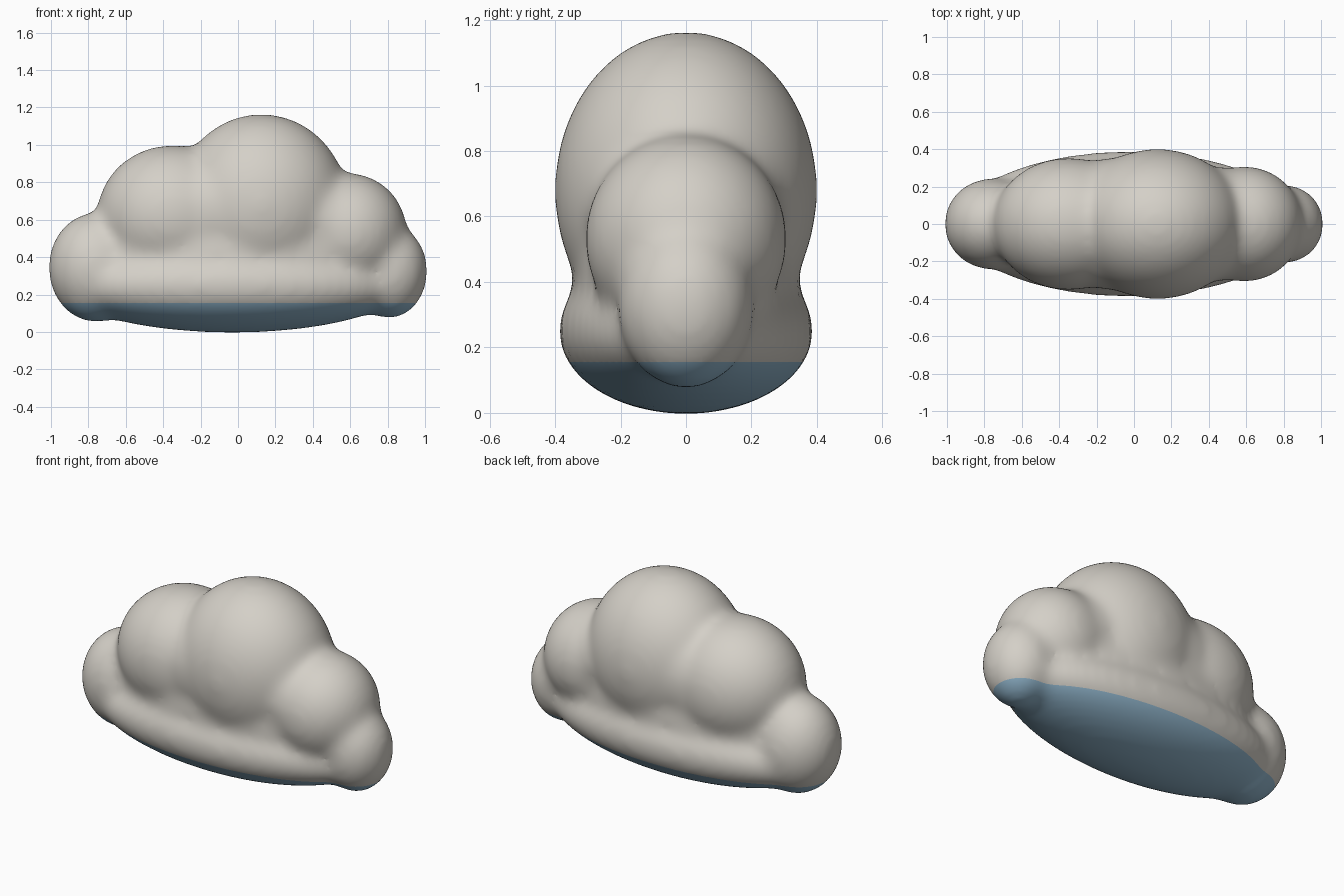
import bpy
import bmesh
from mathutils import Matrix

cube = bpy.data.objects.get("Cube")
if cube:
    bpy.data.objects.remove(cube, do_unlink=True)


def make_material(name, colour):
    mat = bpy.data.materials.new(name)
    mat.use_nodes = True
    mat.diffuse_color = colour
    mat.node_tree.nodes["Principled BSDF"].inputs["Base Color"].default_value = colour
    return mat


# Puffs: centre x, centre z, then radii along x, y, z
puffs = [
    (-0.03, 0.25, 0.92, 0.39, 0.254),    # flat base
    (-0.76, 0.345, 0.255, 0.245, 0.295), # right end
    (-0.35, 0.62, 0.405, 0.355, 0.38),   # right shoulder
    (0.125, 0.68, 0.465, 0.402, 0.486),  # crown
    (0.59, 0.53, 0.315, 0.31, 0.32),     # left shoulder
    (0.81, 0.325, 0.205, 0.21, 0.255),   # left end
    (0.0, 0.42, 0.84, 0.345, 0.30),      # core filling the waist
    (-0.13, 0.64, 0.30, 0.352, 0.35),    # core between right shoulder and crown
    (0.46, 0.58, 0.22, 0.305, 0.29),     # core between crown and left shoulder
]
bm = bmesh.new()
for x, z, rx, ry, rz in puffs:
    bmesh.ops.create_icosphere(
        bm, subdivisions=5, radius=1,
        matrix=Matrix.Translation((x, 0, z)) @ Matrix.Diagonal((rx, ry, rz, 1)))
mesh = bpy.data.meshes.new("cloud")
bm.to_mesh(mesh)
bm.free()
cloud = bpy.data.objects.new("cloud", mesh)
bpy.context.collection.objects.link(cloud)
bpy.context.view_layer.objects.active = cloud
cloud.select_set(True)

# Fuse the puffs and soften the creases between them
remesh = cloud.modifiers.new("fuse", 'REMESH')
remesh.mode = 'VOXEL'
remesh.voxel_size = 0.02
soften = cloud.modifiers.new("soften", 'SMOOTH')
soften.factor = 0.5
soften.iterations = 40
for name in ("fuse", "soften"):
    bpy.ops.object.modifier_apply(modifier=name)

cloud.data.materials.clear()
cloud.data.materials.append(make_material("warm_grey", (0.66, 0.63, 0.575, 1)))
cloud.data.materials.append(make_material("underside_blue", (0.28, 0.46, 0.60, 1)))

# Cut a clean colour line around the underside
LINE = 0.155
bm = bmesh.new()
bm.from_mesh(cloud.data)
bmesh.ops.bisect_plane(bm, geom=bm.verts[:] + bm.edges[:] + bm.faces[:],
                       plane_co=(0, 0, LINE), plane_no=(0, 0, 1))
for face in bm.faces:
    face.smooth = True
    face.material_index = int(face.calc_center_median().z < LINE)
bm.to_mesh(cloud.data)
bm.free()
